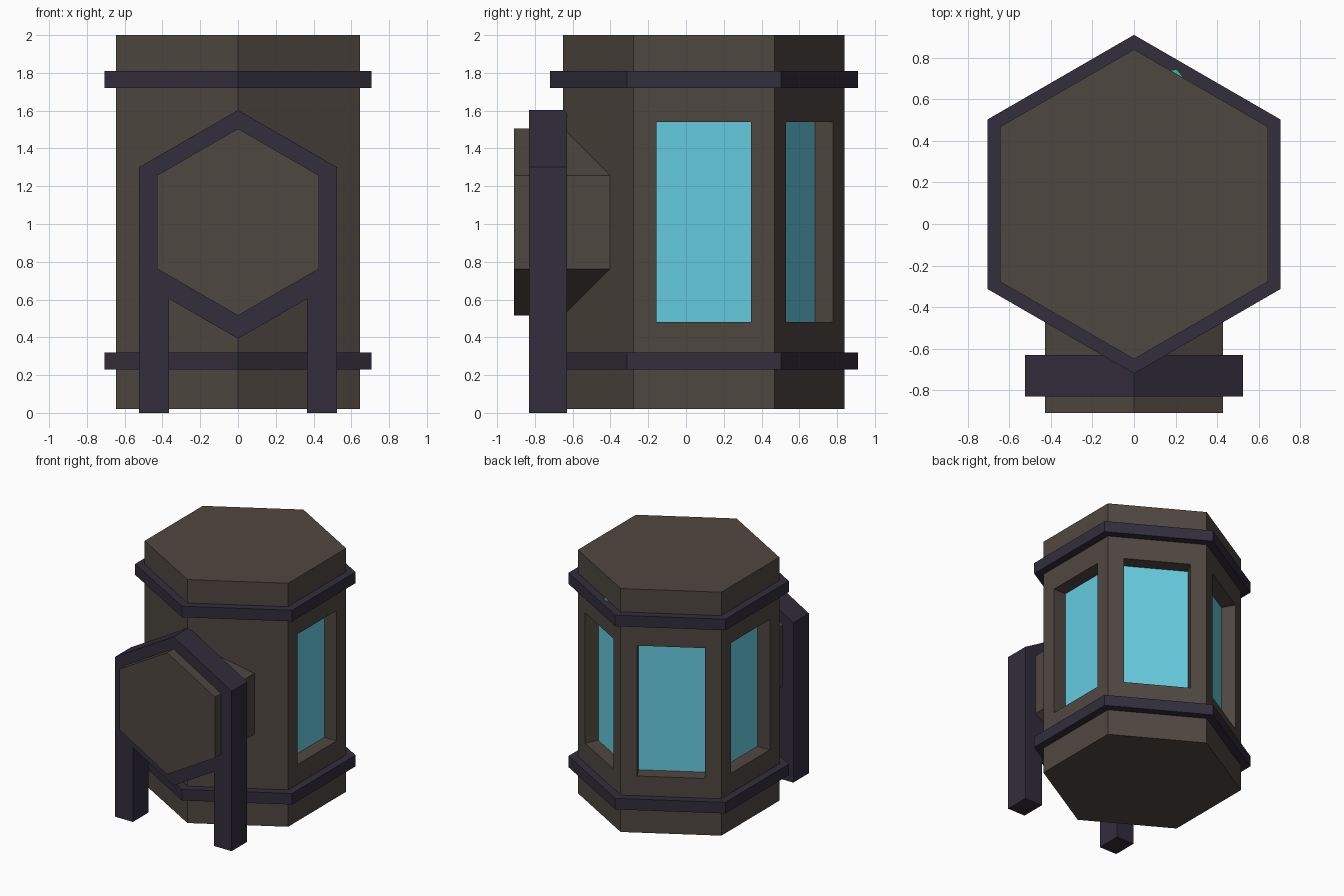
import bpy, bmesh, math
from mathutils import Vector, Matrix

if "Cube" in bpy.data.objects:
    bpy.data.objects.remove(bpy.data.objects["Cube"])

CY = 0.095          # centre of the tower in y
R = 0.745           # tower hexagon radius
Z0, Z1 = 0.48, 1.54  # window sill and head
HALF_W = 0.25       # half window width


def material(name, rgb):
    m = bpy.data.materials.new(name)
    m.diffuse_color = (*rgb, 1)
    m.use_nodes = True
    m.node_tree.nodes["Principled BSDF"].inputs["Base Color"].default_value = m.diffuse_color
    return m


STONE = material("dark_stone", (0.078, 0.063, 0.052))
TRIM = material("dark_trim", (0.032, 0.026, 0.045))
GLASS = material("blue_glass", (0.13, 0.60, 0.74))
GREEN = material("green_chip", (0.03, 0.55, 0.38))


def finish(name, bm, mat):
    bmesh.ops.recalc_face_normals(bm, faces=bm.faces)
    me = bpy.data.meshes.new(name)
    bm.to_mesh(me)
    bm.free()
    me.materials.append(mat)
    ob = bpy.data.objects.new(name, me)
    bpy.context.collection.objects.link(ob)
    return ob


def hexagon(r):
    return [(r * math.sin(i * math.pi / 3), r * math.cos(i * math.pi / 3)) for i in range(6)]


def prism(bm, a, b, r, upright=True, centre=0.0, inner=None):
    """Hexagonal prism (or ring) from a to b, along z or along y."""
    def loop(rad, h):
        return [bm.verts.new((u, v + centre, h) if upright else (u, h, v + centre))
                for u, v in hexagon(rad)]
    loops = [loop(r, a), loop(r, b)]
    if inner:
        loops += [loop(inner, b), loop(inner, a)]
    else:
        bm.faces.new(loops[0])
        bm.faces.new(loops[1])
    pairs = [(0, 1), (1, 2), (2, 3), (3, 0)] if inner else [(0, 1)]
    for p, q in pairs:
        for i in range(6):
            j = (i + 1) % 6
            bm.faces.new((loops[p][i], loops[p][j], loops[q][j], loops[q][i]))


def box(bm, lo, hi, rot=Matrix.Identity(4)):
    lo, hi = Vector(lo), Vector(hi)
    m = rot @ Matrix.Translation((lo + hi) / 2) @ Matrix.Diagonal((*(hi - lo), 1))
    bmesh.ops.create_cube(bm, size=1, matrix=m)


# Tower with four recessed windows
bm = bmesh.new()
prism(bm, 0.02, 2.0, R, centre=CY)
bmesh.ops.recalc_face_normals(bm, faces=bm.faces)
bm.normal_update()
walls = [f for f in bm.faces if abs(f.normal.z) < 0.1 and f.normal.y > -0.3]
for f in walls:
    n = f.normal.copy()
    c = f.calc_center_median()
    side = Vector((-n.y, n.x, 0))
    for depth in (0.0, 0.125):
        bmesh.ops.inset_individual(bm, faces=[f], thickness=0.01)
        for v in f.verts:
            s = 1 if (v.co - c).dot(side) > 0 else -1
            z = Z1 if v.co.z > c.z else Z0
            v.co = Vector((c.x, c.y, z)) + side * s * HALF_W - n * depth
finish("tower_body", bm, STONE)

# Window panes
apothem = R * math.cos(math.pi / 6)
for i, deg in enumerate((0, 60, 120, 180)):
    bm = bmesh.new()
    turn = Matrix.Translation((0, CY, 0)) @ Matrix.Rotation(math.radians(deg), 4, 'Z')
    box(bm, (apothem - 0.14, -HALF_W, Z0), (apothem - 0.11, HALF_W, Z1), turn)
    finish(f"window_pane_{i + 1}", bm, GLASS)

# Trim bands around the tower
for name, z in (("lower_band", 0.23), ("upper_band", 1.72)):
    bm = bmesh.new()
    prism(bm, z, z + 0.09, 0.815, centre=CY, inner=0.735)
    finish(name, bm, TRIM)

# Front porch block and its hexagonal frame
bm = bmesh.new()
prism(bm, -0.91, -0.38, 0.495, upright=False, centre=1.01)
finish("porch_block", bm, STONE)
bm = bmesh.new()
prism(bm, -0.83, -0.63, 0.605, upright=False, centre=0.998, inner=0.48)
finish("porch_frame", bm, TRIM)

# Porch legs
for name, s in (("left_leg", -1), ("right_leg", 1)):
    bm = bmesh.new()
    x0, x1 = sorted((s * 0.365, s * 0.524))
    prof = [(0.365, 0), (0.524, 0), (0.524, 1.0), (0.43, 1.0), (0.365, 0.70)]
    face = bm.faces.new([bm.verts.new((s * x, -0.83, z)) for x, z in prof])
    ext = bmesh.ops.extrude_face_region(bm, geom=[face], use_keep_orig=True)
    bmesh.ops.translate(bm, vec=(0, 0.2, 0),
                        verts=[g for g in ext["geom"] if isinstance(g, bmesh.types.BMVert)])
    finish(name, bm, TRIM)

# Tiny green chip on the upper band
bm = bmesh.new()
bm.faces.new([bm.verts.new((x, y, 1.813)) for x, y in ((0.18, 0.737), (0.235, 0.705), (0.205, 0.742))])
finish("green_chip", bm, GREEN)
